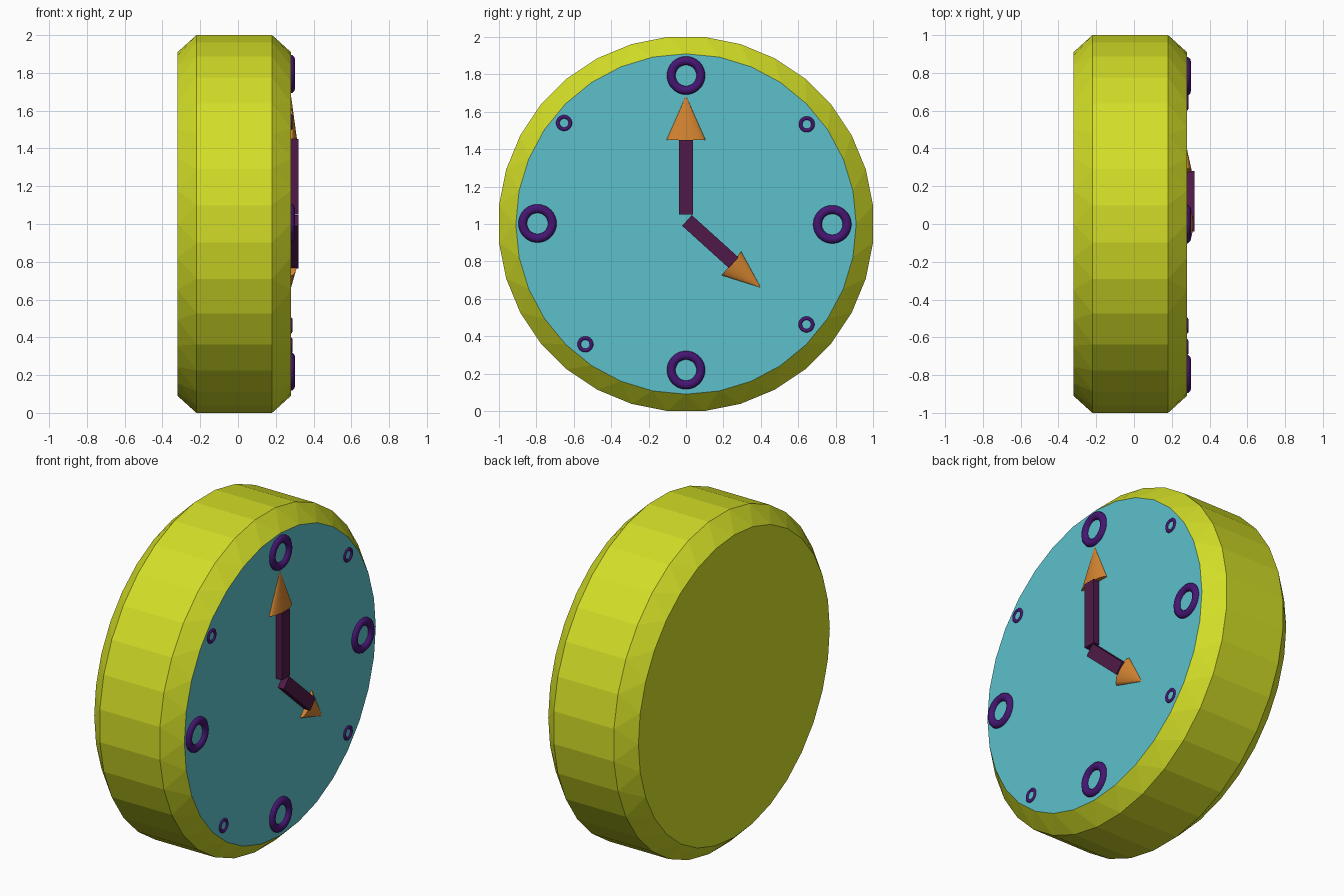
import bpy, bmesh, math

if "Cube" in bpy.data.objects:
    bpy.data.objects.remove(bpy.data.objects["Cube"])

def mat(name, c):
    m = bpy.data.materials.new(name)
    m.diffuse_color = (*c, 1)
    m.use_nodes = True
    m.node_tree.nodes["Principled BSDF"].inputs["Base Color"].default_value = m.diffuse_color
    return m

YELLOW = mat("yellow", (0.65, 0.73, 0.02))
CYAN = mat("cyan", (0.11, 0.53, 0.60))
VIOLET = mat("violet", (0.06, 0.008, 0.17))
PLUM = mat("plum", (0.08, 0.01, 0.065))
ORANGE = mat("orange", (0.65, 0.23, 0.03))

# Case: 32-sided drum, chamfer rings turned half a step against the rim
N = 32
R = 1 / math.cos(math.pi / N)
bm = bmesh.new()

def ring(x, r, shift):
    angles = [2 * math.pi * (i + shift) / N for i in range(N)]
    return [bm.verts.new((x, r * math.cos(a), 1 + r * math.sin(a))) for a in angles]

back, rim_b = ring(-0.32, 0.91, 0), ring(-0.22, R, 0.5)
rim_f, front = ring(0.18, R, 0.5), ring(0.28, 0.91, 0)
for i in range(N):
    j = (i + 1) % N
    bm.faces.new((rim_b[i], rim_b[j], rim_f[j], rim_f[i]))
    for inner, outer in ((back, rim_b), (front, rim_f)):
        bm.faces.new((inner[i], inner[j], outer[i]))
        bm.faces.new((inner[j], outer[j], outer[i]))
bm.faces.new(back)
dial = bm.faces.new(front)
dial.material_index = 1
bmesh.ops.recalc_face_normals(bm, faces=bm.faces)
me = bpy.data.meshes.new("clock_case")
bm.to_mesh(me)
bm.free()
me.materials.append(YELLOW)
me.materials.append(CYAN)
bpy.context.collection.objects.link(bpy.data.objects.new("clock_case", me))

# Hour marks: rings on the dial
def mark(name, y, z, major, minor, x):
    bpy.ops.mesh.primitive_torus_add(major_radius=major, minor_radius=minor,
                                     major_segments=48, minor_segments=12,
                                     location=(x, y, z), rotation=(0, math.pi / 2, 0))
    o = bpy.context.object
    o.name = name
    o.data.materials.append(VIOLET)
    bpy.ops.object.shade_smooth()

for y, z in ((0, 1.794), (-0.794, 1.003), (0.782, 0.998), (0, 0.219)):
    mark("large_mark", y, z, 0.079, 0.024, 0.277)
for y, z in ((-0.652, 1.54), (0.646, 1.533), (0.644, 0.463), (-0.538, 0.357)):
    mark("small_mark", y, z, 0.033, 0.01, 0.278)

# Hands: bar and flattened cone tip, each laid between two (y, z) points
def span(p, q):
    dy, dz = q[0] - p[0], q[1] - p[1]
    mid = (0.28, (p[0] + q[0]) / 2, (p[1] + q[1]) / 2)
    return math.hypot(dy, dz), mid, (math.atan2(-dy, dz), 0, 0)

def bar(name, p, q):
    length, mid, rot = span(p, q)
    bpy.ops.mesh.primitive_cube_add(size=1, location=mid, rotation=rot)
    o = bpy.context.object
    o.name = name
    o.scale = (0.08, 0.077, length)
    o.data.materials.append(PLUM)

def tip(name, p, q, radius):
    length, mid, rot = span(p, q)
    bpy.ops.mesh.primitive_cone_add(vertices=32, radius1=radius, radius2=0, depth=length,
                                    location=mid, rotation=rot)
    o = bpy.context.object
    o.name = name
    o.scale.x = 0.032 / radius
    o.data.materials.append(ORANGE)

bar("minute_hand", (0, 1.05), (0, 1.45))
tip("minute_hand_tip", (0, 1.45), (0, 1.685), 0.104)
bar("hour_hand", (0.005, 1.019), (0.255, 0.793))
tip("hour_hand_tip", (0.243, 0.789), (0.40, 0.66), 0.082)
